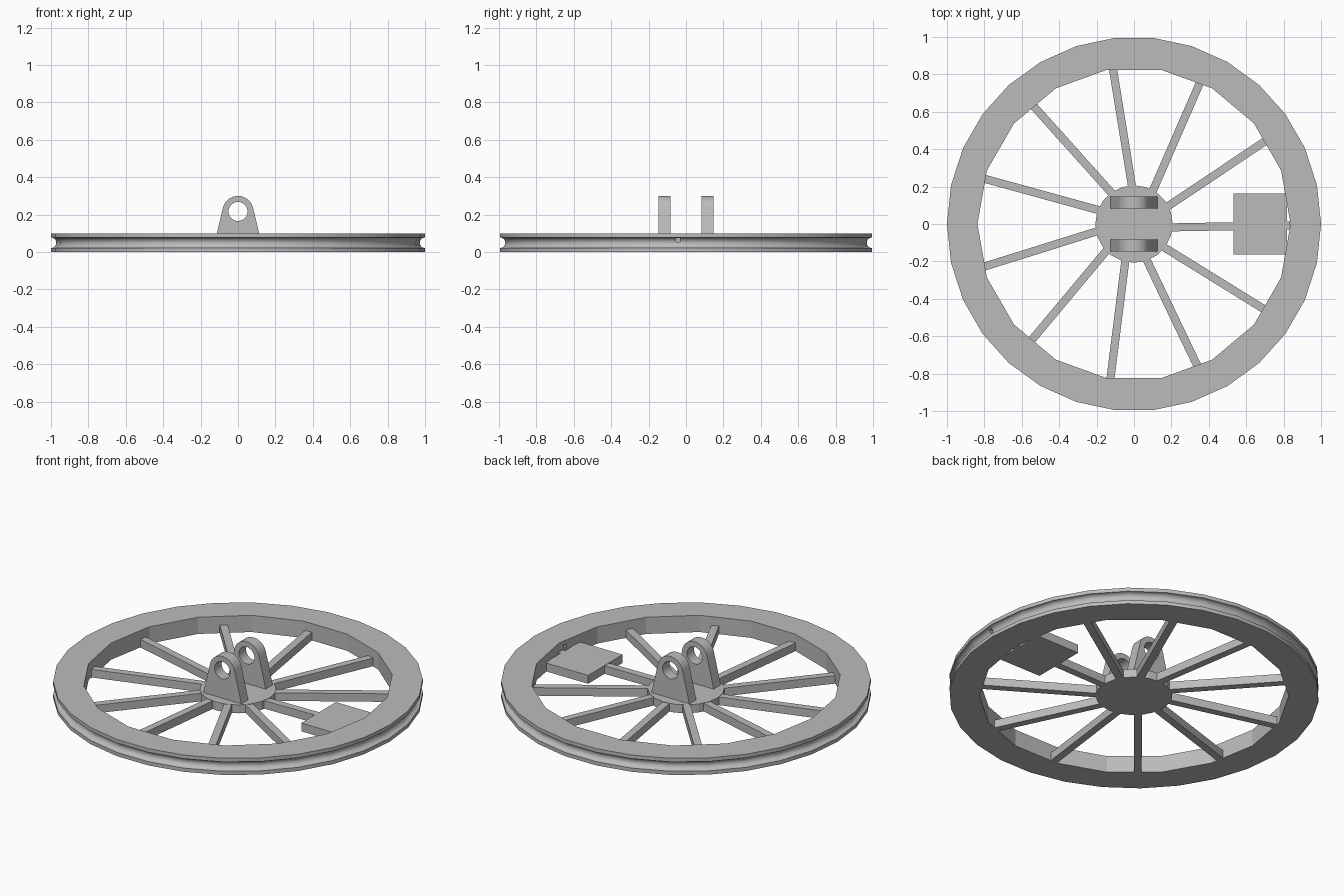
import bpy
from math import cos, sin, pi, radians, atan2
from mathutils import Matrix

if "Cube" in bpy.data.objects:
    bpy.data.objects.remove(bpy.data.objects["Cube"], do_unlink=True)

grey = bpy.data.materials.new("plain grey")
grey.use_nodes = True
GREY = (0.5, 0.5, 0.5, 1)
grey.diffuse_color = GREY
grey.node_tree.nodes["Principled BSDF"].inputs["Base Color"].default_value = GREY


def make(name, verts, faces):
    mesh = bpy.data.meshes.new(name)
    mesh.from_pydata(verts, [], faces)
    mesh.materials.append(grey)
    obj = bpy.data.objects.new(name, mesh)
    bpy.context.collection.objects.link(obj)
    return obj


def lathe(name, profile, sides):
    """Revolve an open (radius, z) profile, listed upwards, and cap both ends."""
    verts = [(r * cos(2 * pi * i / sides), r * sin(2 * pi * i / sides), z)
             for r, z in profile for i in range(sides)]
    faces = [list(range(sides))[::-1]]
    for k in range(len(profile) - 1):
        a, b = k * sides, (k + 1) * sides
        for i in range(sides):
            j = (i + 1) % sides
            faces.append((a + i, a + j, b + j, b + i))
    faces.append(list(range((len(profile) - 1) * sides, len(verts))))
    return make(name, verts, faces)


def box(name, x, y, z):
    verts = [(a, b, c) for c in z for a, b in
             ((x[0], y[0]), (x[1], y[0]), (x[1], y[1]), (x[0], y[1]))]
    faces = [(3, 2, 1, 0), (4, 5, 6, 7)]
    faces += [(i, (i + 1) % 4, (i + 1) % 4 + 4, i + 4) for i in range(4)]
    return make(name, verts, faces)


def cut(obj, cutter):
    mod = obj.modifiers.new("cut", "BOOLEAN")
    mod.operation = "DIFFERENCE"
    mod.solver = "EXACT"
    mod.object = cutter
    bpy.context.view_layer.objects.active = obj
    bpy.ops.object.modifier_apply(modifier=mod.name)
    bpy.data.objects.remove(cutter, do_unlink=True)


def smooth(obj, angle):
    bpy.ops.object.select_all(action="DESELECT")
    obj.select_set(True)
    bpy.context.view_layer.objects.active = obj
    bpy.ops.object.shade_smooth_by_angle(angle=radians(angle))


# Rim with a round groove, a faceted opening and a small cord hole
HEIGHT, GROOVE, STEPS = 0.1, 0.028, 14
profile = [(1, 0)]
for s in range(STEPS + 1):
    t = pi * s / STEPS
    profile.append((1 - GROOVE * sin(t), HEIGHT / 2 - GROOVE * cos(t)))
profile.append((1, HEIGHT))
rim = lathe("rim", profile, 30)
cut(rim, lathe("opening_cutter", [(0.837, -0.1), (0.837, 0.2)], 18))
cut(rim, box("hole_cutter", (0.75, 1.1), (-0.053, -0.033), (0.055, 0.075)))
smooth(rim, 16)

# Hub
PLATE = 0.05
lathe("hub", [(0.207, 0), (0.207, PLATE)], 20)

# Spokes, each set to one side of its radius
SPOKES = 11
for k in range(SPOKES):
    spoke = box(f"spoke_{k + 1}", (0.15, 0.835), (-0.043, 0), (0, PLATE - 0.002))
    spoke.data.transform(Matrix.Rotation(2 * pi * k / SPOKES + radians(1), 4, "Z"))

# Counterweight
box("counterweight", (0.532, 0.817), (-0.162, 0.164), (0, PLATE))


# Pair of pierced lugs
def lug(name, y0, y1):
    n, zc, r, hole, foot = 24, 0.217, 0.083, 0.051, 0.128
    lean = atan2(0.048, 0.185)
    outline = [(foot, PLATE - 0.01)]
    for i in range(n + 1):
        t = lean + (pi - 2 * lean) * i / n
        outline.append((r * cos(t), zc + r * sin(t)))
    outline.append((-foot, PLATE - 0.01))
    m = len(outline)
    verts = [(x, y, z) for y in (y0, y1) for x, z in outline]
    faces = [list(range(m))[::-1], list(range(m, 2 * m))]
    faces += [(i, (i + 1) % m, (i + 1) % m + m, i + m) for i in range(m)]
    faces = [list(f)[::-1] for f in faces]
    obj = make(name, verts, faces)
    bore = lathe("bore_cutter", [(hole, -0.1), (hole, 0.1)], n)
    bore.data.transform(Matrix.Translation((0, (y0 + y1) / 2, zc))
                        @ Matrix.Rotation(pi / 2, 4, "X"))
    cut(obj, bore)
    smooth(obj, 30)


lug("front_lug", -0.148, -0.082)
lug("back_lug", 0.082, 0.148)
